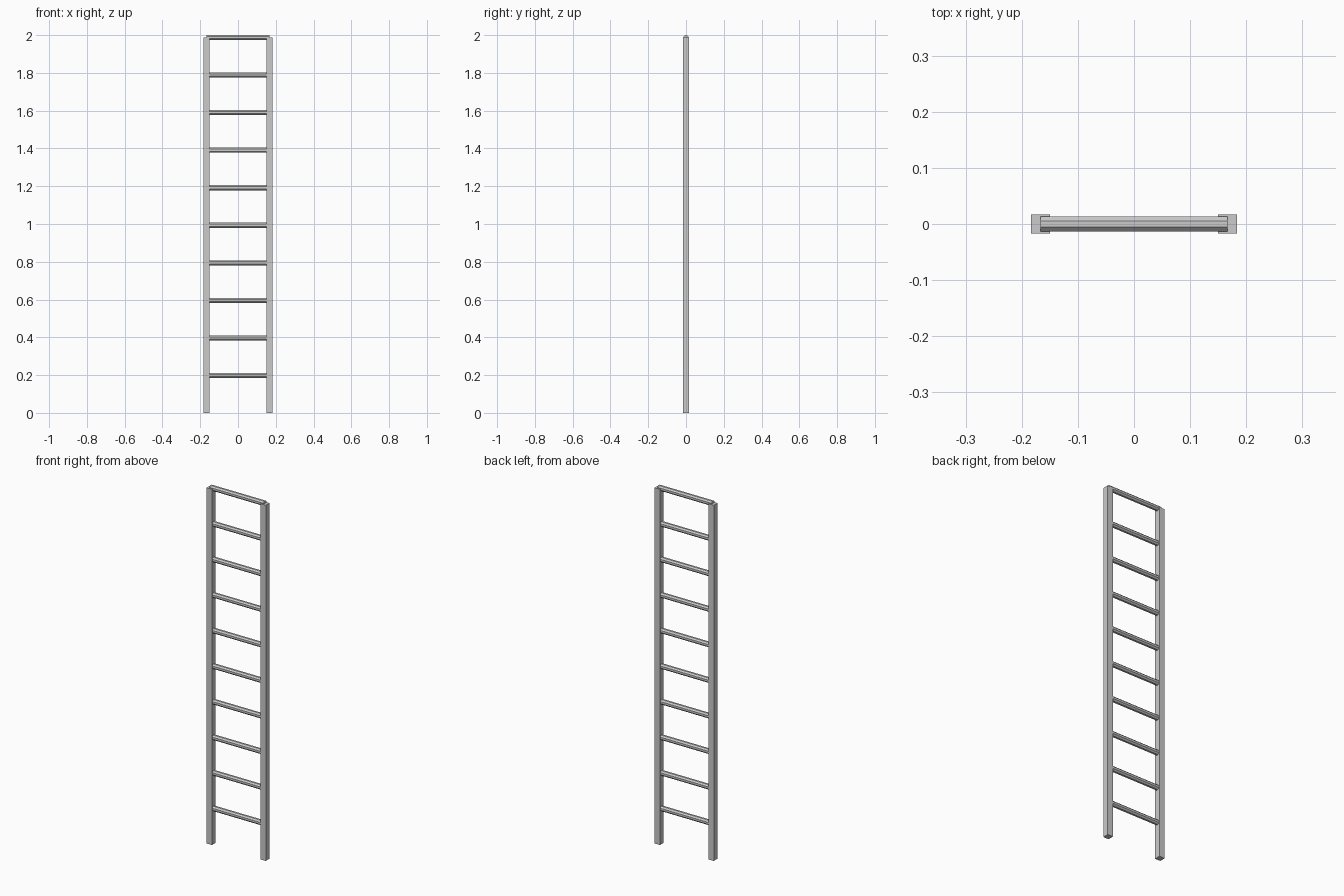
import bpy, math

if "Cube" in bpy.data.objects:
    bpy.data.objects.remove(bpy.data.objects["Cube"])

RAIL_X, RAIL_W = 0.1665, 0.0335     # rail centre and square section
APOTHEM = 0.0134                    # rung half thickness across flats
RAIL_H = 2.0 - APOTHEM
RUNGS = 10

# square side rails
for name, s in (("left_rail", -1), ("right_rail", 1)):
    bpy.ops.mesh.primitive_cube_add(size=1, location=(s * RAIL_X, 0, RAIL_H / 2))
    rail = bpy.context.object
    rail.name = name
    rail.scale = (RAIL_W, RAIL_W, RAIL_H)
    bpy.ops.object.transform_apply(location=False, rotation=False, scale=True)

# octagonal rungs with flat tops, ending at the rail centres;
# the last one sits half proud of the rail tops
for i in range(1, RUNGS + 1):
    bpy.ops.mesh.primitive_cylinder_add(
        vertices=8, radius=APOTHEM / math.cos(math.pi / 8), depth=2 * RAIL_X)
    rung = bpy.context.object
    rung.name = f"rung_{i}"
    rung.rotation_euler = (0, math.pi / 2, 0)
    bpy.ops.object.transform_apply(location=False, rotation=True, scale=False)
    rung.rotation_euler = (math.pi / 8, 0, 0)
    rung.location = (0, 0, RAIL_H * i / RUNGS)
    # make sure a flat faces up whatever the primitive's start angle
    top = max(abs(v.co.z) for v in rung.data.vertices)
    if top < APOTHEM * 1.01:
        rung.rotation_euler = (0, 0, 0)
